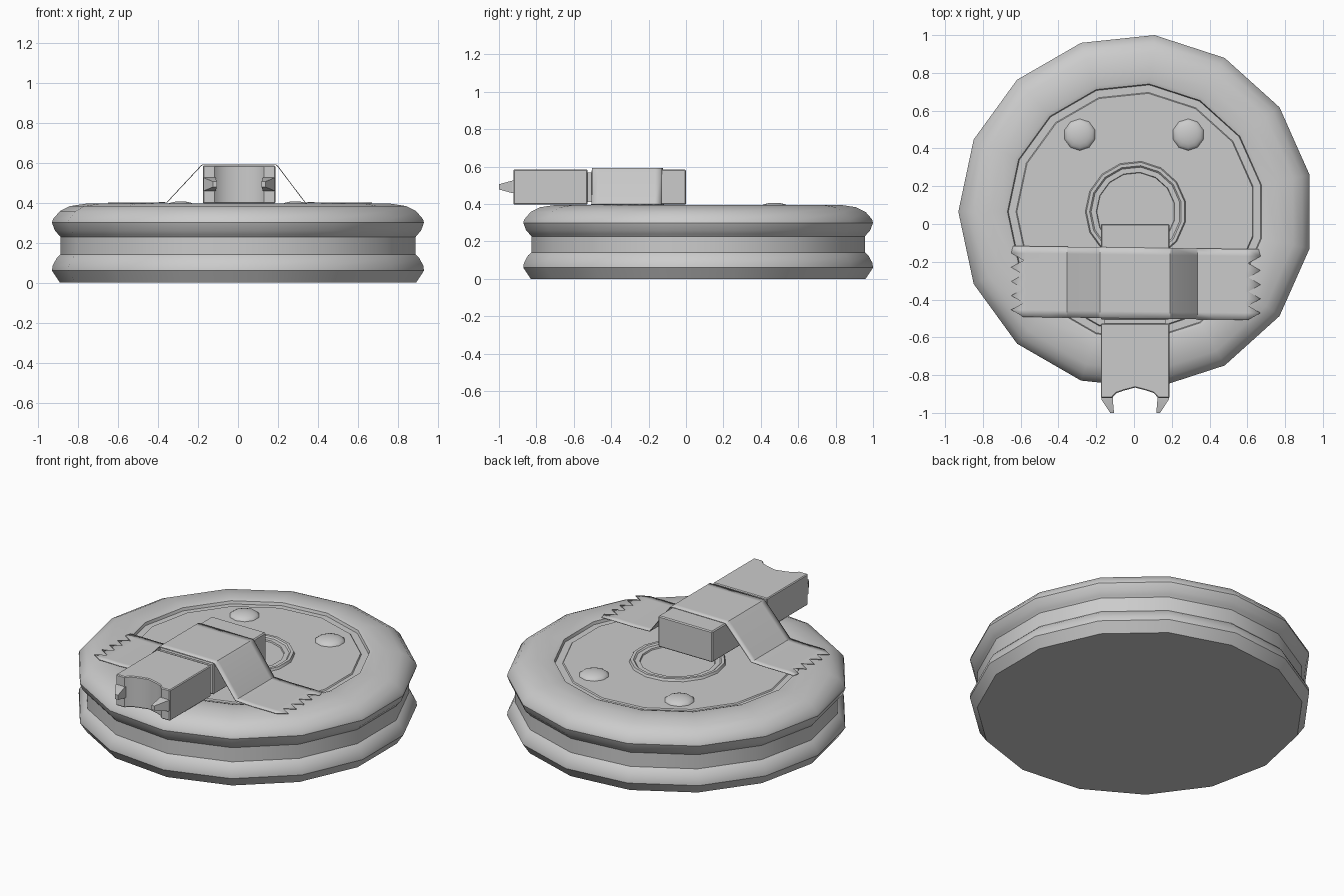
import bpy, bmesh, math

if "Cube" in bpy.data.objects:
    bpy.data.objects.remove(bpy.data.objects["Cube"])

CX, CY, SIDES = 0.01, 0.065, 15


def make(name, bm, angle=30, bevel=0):
    """Turn a bmesh into a smooth-by-angle object."""
    bmesh.ops.recalc_face_normals(bm, faces=bm.faces)
    if bevel:
        edges = [e for e in bm.edges if e.calc_face_angle(0) > math.radians(50)]
        bmesh.ops.bevel(bm, geom=edges, offset=bevel, segments=1, affect='EDGES')
    me = bpy.data.meshes.new(name)
    bm.to_mesh(me)
    bm.free()
    me.shade_smooth()
    me.set_sharp_from_angle(angle=math.radians(angle))
    ob = bpy.data.objects.new(name, me)
    bpy.context.collection.objects.link(ob)
    return ob


def lathe(name, profile, cap_start=True, cap_end=True):
    """Revolve (radius, z) points around the disc centre."""
    bm = bmesh.new()
    rings = []
    for r, z in profile:
        rings.append([bm.verts.new((CX + r * math.cos(math.pi + 2 * math.pi * i / SIDES),
                                    CY + r * math.sin(math.pi + 2 * math.pi * i / SIDES), z))
                      for i in range(SIDES)])
    for a, b in zip(rings, rings[1:]):
        for i in range(SIDES):
            j = (i + 1) % SIDES
            bm.faces.new((a[i], a[j], b[j], b[i]))
    if cap_start:
        bm.faces.new(rings[0])
    if cap_end:
        bm.faces.new(rings[-1])
    return make(name, bm)


def extrude_outline(name, outline, z0, z1, bevel=0):
    """Vertical prism from an xy outline."""
    bm = bmesh.new()
    lo = [bm.verts.new((x, y, z0)) for x, y in outline]
    hi = [bm.verts.new((x, y, z1)) for x, y in outline]
    bm.faces.new(lo)
    bm.faces.new(hi)
    for i in range(len(lo)):
        j = (i + 1) % len(lo)
        bm.faces.new((lo[i], lo[j], hi[j], hi[i]))
    return make(name, bm, 30, bevel)


def rect(x0, x1, y0, y1):
    return [(x0, y0), (x1, y0), (x1, y1), (x0, y1)]


# Disc body: grooved side, rounded rim, recessed plate with a central hub ring
lathe("disc_body", [
    (0.90, 0.0), (0.94, 0.06), (0.937, 0.085), (0.915, 0.125), (0.897, 0.142),
    (0.897, 0.228), (0.907, 0.24), (0.925, 0.26), (0.94, 0.30), (0.935, 0.318),
    (0.90, 0.358), (0.85, 0.383), (0.77, 0.395), (0.70, 0.396), (0.68, 0.39),
    (0.675, 0.373), (0.635, 0.373), (0.63, 0.38),
    (0.268, 0.38), (0.262, 0.394), (0.245, 0.394), (0.237, 0.386), (0.21, 0.386), (0.207, 0.378)])

# Rivet domes
for side, name in ((-1, "rivet_left"), (1, "rivet_right")):
    bm = bmesh.new()
    bmesh.ops.create_uvsphere(bm, u_segments=10, v_segments=10, radius=1)
    for v in bm.verts:
        v.co = (side * 0.287 + v.co.x * 0.086, 0.473 + v.co.y * 0.086, 0.375 + v.co.z * 0.032)
    make(name, bm, 60)

# Flash drive: rear body, neck, front head with scooped end
extrude_outline("rear_block", rect(-0.176, 0.188, -0.505, 0.0), 0.397, 0.585, 0.006)
extrude_outline("neck", rect(-0.155, 0.168, -0.56, -0.48), 0.41, 0.57)
extrude_outline("front_block", [
    (-0.176, -0.527), (-0.176, -0.922), (-0.118, -0.922), (-0.092, -0.895), (-0.055, -0.882),
    (0.006, -0.866), (0.067, -0.882), (0.104, -0.895), (0.13, -0.922),
    (0.188, -0.922), (0.188, -0.527)], 0.397, 0.585, 0.005)

# Tapered prongs leaning inwards
for side, name in ((-1, "prong_left"), (1, "prong_right")):
    bm = bmesh.new()
    rings = []
    for y, outer, inner, hz in ((-0.91, 0.180, 0.118, 0.034), (-0.93, 0.178, 0.118, 0.033),
                                (-1.0, 0.132, 0.112, 0.014)):
        rings.append([bm.verts.new((0.006 + side * x, y, 0.492 + z))
                      for x, z in ((outer, -hz), (inner, -hz), (inner, hz), (outer, hz))])
    for a, b in zip(rings, rings[1:]):
        for i in range(4):
            j = (i + 1) % 4
            bm.faces.new((a[i], a[j], b[j], b[i]))
    bm.faces.new(rings[0])
    bm.faces.new(rings[-1])
    make(name, bm, 20)

# Tape strip over the rear block, with zigzag torn ends
path = [(-0.57, 0.399), (-0.45, 0.398), (-0.355, 0.402), (-0.187, 0.582), (-0.178, 0.590),
        (0.190, 0.590), (0.199, 0.582), (0.335, 0.402), (0.45, 0.398), (0.59, 0.399)]
TEETH = 10
bm = bmesh.new()
rows = []
for k in range(TEETH + 1):
    t = k / TEETH
    tip = 0.07 if k % 2 else 0.005
    if k == 0:
        tip = 0.06
    pts = [(-0.58 - tip, 0.398)] + path + [(0.60 + tip, 0.398)]
    rows.append([bm.verts.new((x, -0.125 - 0.375 * t - 0.013 * x, z)) for x, z in pts])
for a, b in zip(rows, rows[1:]):
    for i in range(len(a) - 1):
        bm.faces.new((a[i], a[i + 1], b[i + 1], b[i]))
tape = make("tape_strip", bm, 35)
mod = tape.modifiers.new("thickness", 'SOLIDIFY')
mod.thickness = 0.004
mod.offset = 0
